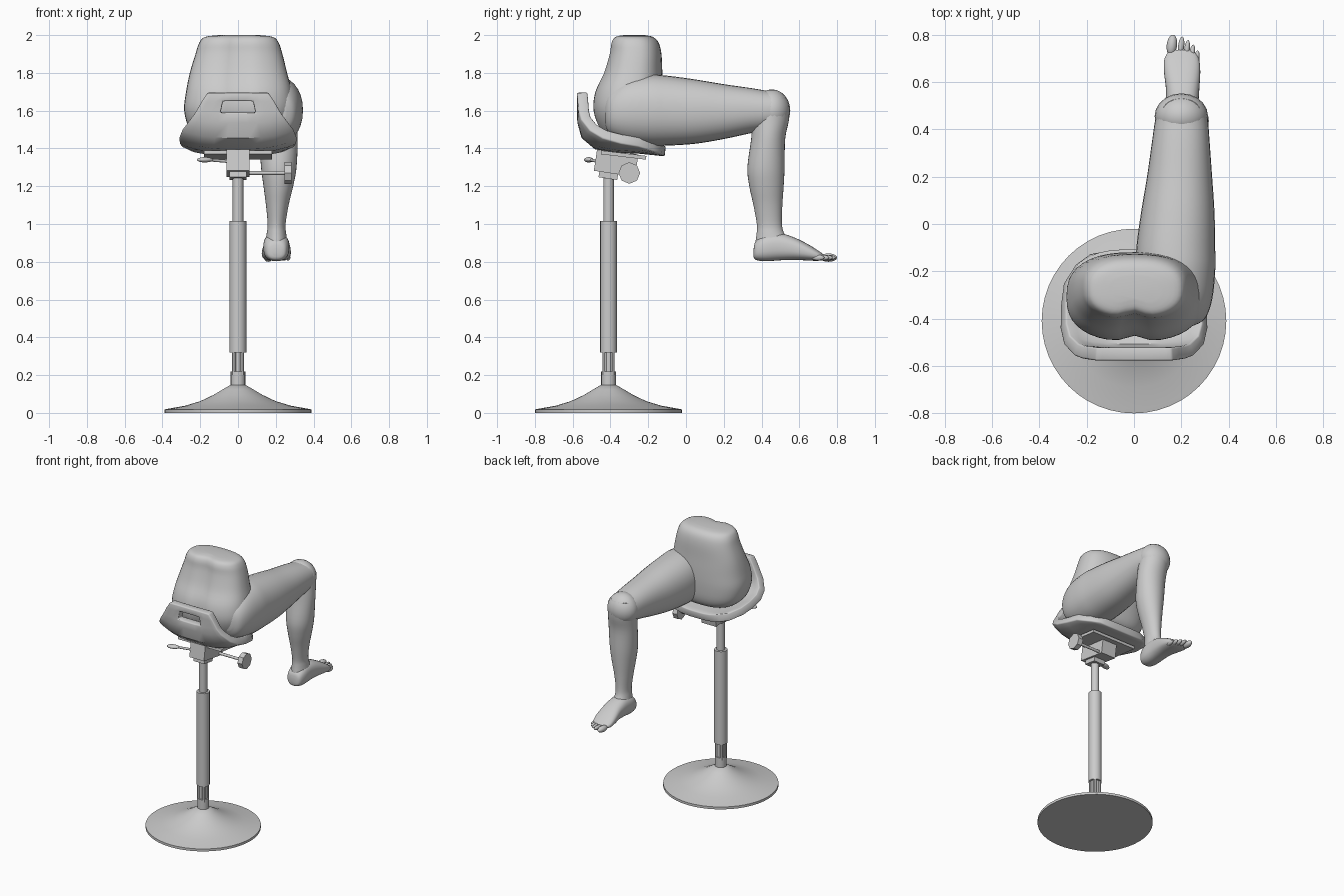
import bpy, bmesh, math
from mathutils import Vector

CY = -0.41  # stool axis


def finish(bm, name, smooth=True, angle=40):
    bmesh.ops.recalc_face_normals(bm, faces=bm.faces)
    me = bpy.data.meshes.new(name)
    bm.to_mesh(me)
    bm.free()
    ob = bpy.data.objects.new(name, me)
    bpy.context.collection.objects.link(ob)
    if smooth:
        bpy.ops.object.select_all(action='DESELECT')
        ob.select_set(True)
        bpy.context.view_layer.objects.active = ob
        bpy.ops.object.shade_smooth_by_angle(angle=math.radians(angle))
    return ob


def smooth_rows(rows, steps):
    """Catmull-Rom interpolation of section parameters."""
    out = []
    for i in range(len(rows) - 1):
        p = [rows[max(i - 1, 0)], rows[i], rows[i + 1], rows[min(i + 2, len(rows) - 1)]]
        for s in range(steps):
            t = s / steps
            out.append([0.5 * (2*b + (c-a)*t + (2*a-5*b+4*c-d)*t*t + (3*b-a-3*c+d)*t**3)
                        for a, b, c, d in zip(*p)])
    return out + [list(rows[-1])]


def loft(name, axis, rows, power=2.0, n=32, steps=4):
    """Rows: (position on axis, u min, u max, v min, v max); axis 'y' or 'z'."""
    bm = bmesh.new()
    rings = []
    for h, u0, u1, v0, v1 in smooth_rows(rows, steps):
        ring = []
        for k in range(n):
            c, s = math.cos(2*math.pi*k/n), math.sin(2*math.pi*k/n)
            u = (u0+u1)/2 + (u1-u0)/2 * math.copysign(abs(c)**(2/power), c)
            v = (v0+v1)/2 + (v1-v0)/2 * math.copysign(abs(s)**(2/power), s)
            ring.append(bm.verts.new((u, h, v) if axis == 'y' else (u, v, h)))
        rings.append(ring)
    for a, b in zip(rings, rings[1:]):
        for k in range(n):
            bm.faces.new((a[k], a[(k+1) % n], b[(k+1) % n], b[k]))
    bm.faces.new(rings[0])
    bm.faces.new(rings[-1])
    return finish(bm, name)


def lathe(name, profile, n=48):
    bm = bmesh.new()
    rings = [[bm.verts.new((r*math.cos(2*math.pi*k/n), CY + r*math.sin(2*math.pi*k/n), z))
              for k in range(n)] for r, z in profile]
    for a, b in zip(rings, rings[1:]):
        for k in range(n):
            bm.faces.new((a[k], a[(k+1) % n], b[(k+1) % n], b[k]))
    bm.faces.new(rings[0])
    bm.faces.new(rings[-1])
    return finish(bm, name)


def rod(name, p, q, r, n=16):
    p, q = Vector(p), Vector(q)
    bm = bmesh.new()
    bmesh.ops.create_cone(bm, cap_ends=True, segments=n, radius1=r, radius2=r, depth=(q-p).length)
    ob = finish(bm, name, n > 10)
    ob.location = (p+q)/2
    ob.rotation_euler = (q-p).to_track_quat('Z', 'Y').to_euler()
    return ob


def block(name, center, size, tilt=0.0):
    bm = bmesh.new()
    bmesh.ops.create_cube(bm, size=1)
    bmesh.ops.scale(bm, vec=size, verts=bm.verts)
    ob = finish(bm, name, False)
    ob.location = center
    ob.rotation_euler[0] = tilt
    return ob


def ellipsoid(name, center, radii, turn=0.0):
    bm = bmesh.new()
    bmesh.ops.create_uvsphere(bm, u_segments=20, v_segments=12, radius=1)
    bmesh.ops.scale(bm, vec=radii, verts=bm.verts)
    ob = finish(bm, name)
    ob.location = center
    ob.rotation_euler[2] = turn
    return ob


# flared base and telescopic column
lathe("base", [(0.39, 0), (0.39, 0.018), (0.37, 0.022), (0.28, 0.038), (0.2, 0.062),
               (0.13, 0.095), (0.08, 0.125), (0.04, 0.148)])
rod("lower_column", (0, CY, 0.14), (0, CY, 0.34), 0.03)
rod("column_collar", (0, CY, 0.14), (0, CY, 0.22), 0.039)
for k in range(4):
    a = math.pi/4 + k*math.pi/2
    x, y = 0.029*math.cos(a), CY + 0.029*math.sin(a)
    rod("column_rib", (x, y, 0.2), (x, y, 0.34), 0.012, 8)
rod("column_sleeve", (0, CY, 0.32), (0, CY, 1.015), 0.045)
rod("upper_column", (0, CY, 1.0), (0, CY, 1.27), 0.028)

# seat mechanism, tilt knob and height lever
block("mechanism", (0, -0.37, 1.325), (0.12, 0.22, 0.12), -0.15)
block("mechanism_foot", (0, -0.41, 1.265), (0.09, 0.1, 0.05), -0.15)
block("mount_plate", (0, -0.33, 1.365), (0.36, 0.24, 0.02), -0.12)
rod("knob_rod", (0.04, -0.3, 1.27), (0.26, -0.3, 1.27), 0.01)
rod("knob", (0.245, -0.3, 1.27), (0.283, -0.3, 1.27), 0.057, 8)
rod("lever_rod", (-0.04, -0.46, 1.33), (-0.16, -0.51, 1.34), 0.008)
ellipsoid("lever_paddle", (-0.175, -0.515, 1.34), (0.045, 0.022, 0.014), 0.3)

# seat shell: rows of (half width, centre y, centre z, edge y, edge z), front to back top
rows = [(0.18, -0.11, 1.385, -0.13, 1.40), (0.24, -0.15, 1.39, -0.17, 1.41),
        (0.29, -0.25, 1.40, -0.25, 1.435), (0.30, -0.37, 1.405, -0.34, 1.45),
        (0.30, -0.47, 1.42, -0.43, 1.475), (0.285, -0.53, 1.47, -0.49, 1.51),
        (0.245, -0.548, 1.54, -0.53, 1.56), (0.22, -0.55, 1.59, -0.54, 1.595),
        (0.19, -0.55, 1.65, -0.545, 1.65), (0.16, -0.55, 1.695, -0.55, 1.695)]
cols = [-1, -0.85, -0.65, -0.42, -0.2, 0, 0.2, 0.42, 0.65, 0.85, 1]
bm = bmesh.new()
grid = []
for w, y, z, ey, ez in rows:
    grid.append([bm.verts.new((w*t, y + (ey-y)*abs(t)**3, z + (ez-z)*abs(t)**3)) for t in cols])
for i in range(len(rows) - 1):
    for j in range(len(cols) - 1):
        if i == 7 and 3 <= j <= 6:
            continue  # hand-hold opening
        bm.faces.new((grid[i][j], grid[i][j+1], grid[i+1][j+1], grid[i+1][j]))
seat = finish(bm, "seat", True, 35)
sol = seat.modifiers.new("thickness", 'SOLIDIFY')
sol.thickness, sol.offset = 0.055, 0
bev = seat.modifiers.new("soft_edges", 'BEVEL')
bev.width, bev.segments, bev.limit_method, bev.angle_limit = 0.012, 2, 'ANGLE', math.radians(50)

# pelvis, with a shallow cleft at the back
pelvis = loft("pelvis", 'z', [
    (1.425, -0.10, 0.10, -0.36, -0.22), (1.445, -0.19, 0.19, -0.41, -0.16),
    (1.50, -0.255, 0.255, -0.46, -0.13), (1.60, -0.285, 0.29, -0.495, -0.12),
    (1.70, -0.275, 0.285, -0.485, -0.12), (1.80, -0.255, 0.26, -0.44, -0.125),
    (1.90, -0.225, 0.235, -0.41, -0.13), (1.96, -0.205, 0.215, -0.40, -0.145),
    (1.99, -0.175, 0.185, -0.38, -0.175), (2.0, -0.10, 0.11, -0.34, -0.22)], 2.5, 40)
for v in pelvis.data.vertices:
    if v.co.y < -0.3:
        v.co.y += 0.025 * math.exp(-(v.co.x/0.05)**2)

# leg
loft("thigh", 'y', [
    (-0.43, 0.15, 0.25, 1.53, 1.65), (-0.40, 0.08, 0.30, 1.47, 1.71),
    (-0.32, 0.03, 0.33, 1.43, 1.77), (-0.20, 0.01, 0.343, 1.415, 1.79),
    (-0.10, 0.01, 0.343, 1.415, 1.785), (0.05, 0.03, 0.34, 1.425, 1.765),
    (0.20, 0.055, 0.33, 1.45, 1.74), (0.34, 0.075, 0.32, 1.48, 1.72),
    (0.43, 0.088, 0.313, 1.495, 1.705), (0.47, 0.10, 0.305, 1.51, 1.70),
    (0.50, 0.13, 0.28, 1.55, 1.68)], 2.2)
ellipsoid("knee", (0.2, 0.455, 1.6), (0.113, 0.097, 0.113))
loft("shin", 'z', [
    (1.67, 0.12, 0.28, 0.42, 0.53), (1.62, 0.10, 0.305, 0.37, 0.548),
    (1.55, 0.105, 0.31, 0.352, 0.545), (1.45, 0.112, 0.316, 0.345, 0.525),
    (1.30, 0.122, 0.31, 0.325, 0.522), (1.20, 0.135, 0.292, 0.335, 0.517),
    (1.10, 0.148, 0.268, 0.357, 0.51), (1.00, 0.157, 0.252, 0.375, 0.508),
    (0.95, 0.152, 0.255, 0.374, 0.52), (0.90, 0.145, 0.262, 0.368, 0.55),
    (0.84, 0.145, 0.262, 0.37, 0.55)])

# foot and toes
loft("foot", 'y', [
    (0.358, 0.18, 0.23, 0.825, 0.87), (0.37, 0.15, 0.255, 0.81, 0.91),
    (0.42, 0.135, 0.27, 0.803, 0.945), (0.50, 0.135, 0.272, 0.808, 0.95),
    (0.57, 0.135, 0.276, 0.81, 0.93), (0.64, 0.127, 0.28, 0.807, 0.896),
    (0.69, 0.127, 0.276, 0.805, 0.866), (0.72, 0.14, 0.262, 0.808, 0.845),
    (0.735, 0.155, 0.235, 0.815, 0.835)], 2.5)
toes = [(0.16, 0.755, 0.022, 0.045), (0.199, 0.75, 0.013, 0.042), (0.224, 0.737, 0.012, 0.04),
        (0.246, 0.72, 0.012, 0.038), (0.265, 0.698, 0.012, 0.035)]
for x, y, r, length in toes:
    ellipsoid("toe", (x, y, 0.822), (r, length, max(r, 0.015)), -0.12)
